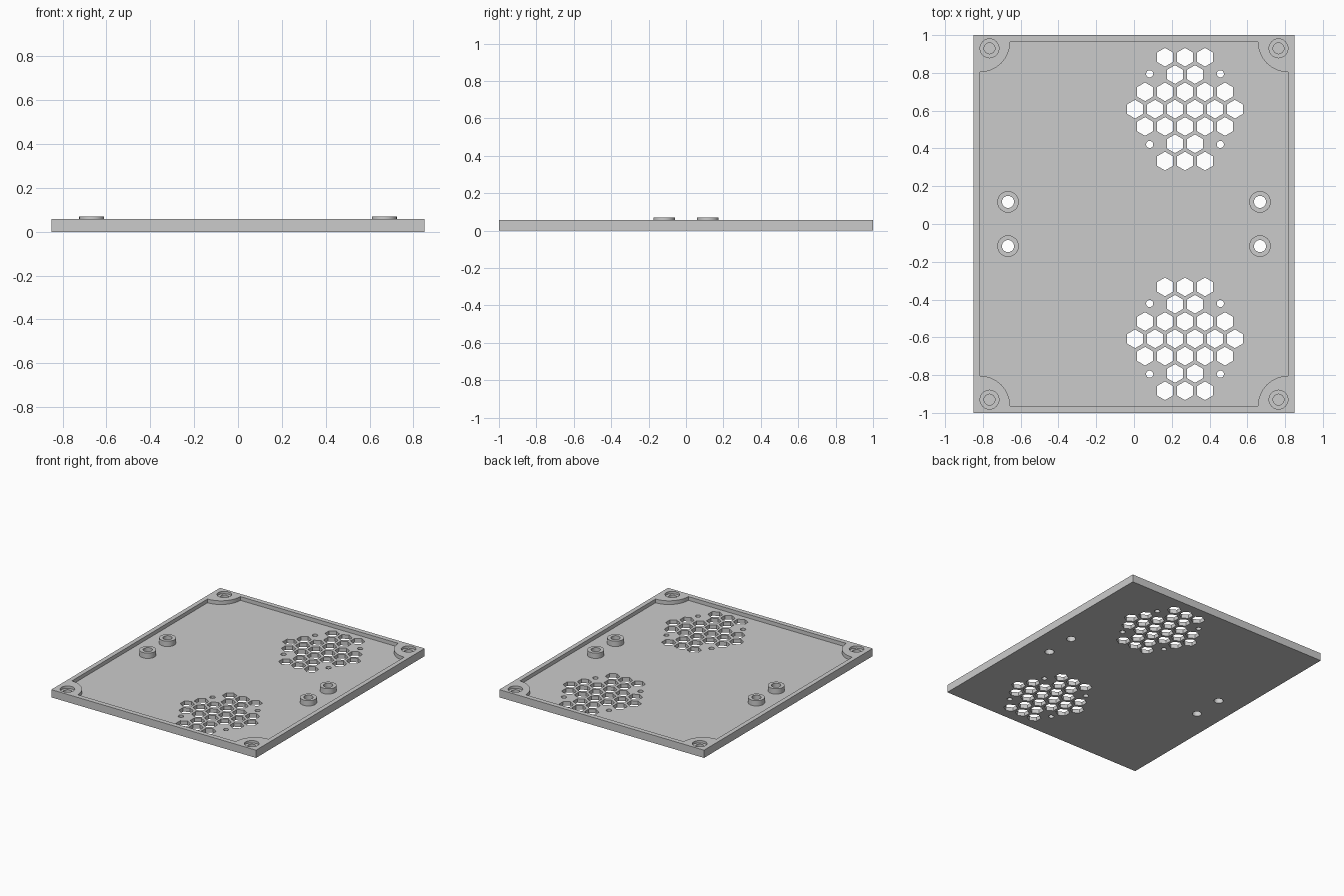
import bpy, bmesh, math

if "Cube" in bpy.data.objects:
    bpy.data.objects.remove(bpy.data.objects["Cube"])

W, L = 0.85, 1.0               # half width, half length
FLOOR, RIM, BOSS_TOP = 0.03, 0.058, 0.07

grey = bpy.data.materials.new("light grey plastic")
grey.diffuse_color = (0.6, 0.6, 0.6, 1)
grey.use_nodes = True
grey.node_tree.nodes["Principled BSDF"].inputs["Base Color"].default_value = grey.diffuse_color


def circle(cx, cy, r, n=32, start=0.0):
    return [(cx + r * math.cos(start + 2 * math.pi * i / n),
             cy + r * math.sin(start + 2 * math.pi * i / n)) for i in range(n)]


def prisms(name, outlines, z0, z1):
    """One object holding an upright prism for every outline."""
    bm = bmesh.new()
    for pts in outlines:
        face = bm.faces.new([bm.verts.new((x, y, z0)) for x, y in pts])
        ext = bmesh.ops.extrude_face_region(bm, geom=[face], use_keep_orig=True)
        top = [v for v in ext["geom"] if isinstance(v, bmesh.types.BMVert)]
        bmesh.ops.translate(bm, verts=top, vec=(0, 0, z1 - z0))
    bmesh.ops.recalc_face_normals(bm, faces=bm.faces)
    mesh = bpy.data.meshes.new(name)
    bm.to_mesh(mesh)
    bm.free()
    mesh.materials.append(grey)
    obj = bpy.data.objects.new(name, mesh)
    bpy.context.collection.objects.link(obj)
    return obj


def cut(obj, outlines, z0, z1):
    cutter = prisms("cutter", outlines, z0, z1)
    cutter.hide_render = True
    mod = obj.modifiers.new("cut", "BOOLEAN")
    mod.operation, mod.solver, mod.object = "DIFFERENCE", "EXACT", cutter
    bpy.context.view_layer.objects.active = obj
    bpy.ops.object.modifier_apply(modifier=mod.name)
    bpy.data.objects.remove(cutter)


def smooth(obj):
    bpy.ops.object.select_all(action="DESELECT")
    obj.select_set(True)
    bpy.context.view_layer.objects.active = obj
    bpy.ops.object.shade_smooth_by_angle(angle=math.radians(30))


# Plate
plate = prisms("cover_plate", [[(-W, -L), (W, -L), (W, L), (-W, L)]], 0, RIM)

# Sunken tray that leaves a rim and rounded corner pads
IX, IY, PAD, STEPS = 0.816, 0.964, 0.16, 16
tray = []
for sx, sy, start in ((1, 1, 270), (-1, 1, 360), (-1, -1, 90), (1, -1, 180)):
    for i in range(STEPS + 1):
        a = math.radians(start - 90 * i / STEPS)
        tray.append((sx * IX + PAD * math.cos(a), sy * IY + PAD * math.sin(a)))
cut(plate, [tray], FLOOR, 0.1)

# Stepped blind screw holes in the corner pads
corners = [(sx * 0.765, sy * 0.93) for sx in (-1, 1) for sy in (-1, 1)]
cut(plate, [circle(x, y, 0.05) for x, y in corners], 0.04, 0.1)
cut(plate, [circle(x, y, 0.029) for x, y in corners], 0.02, 0.1)

# Fan grilles: hexagon rows and four small screw holes each
PITCH = 0.1058
holes = []
for cy in (-0.608, 0.608):
    for row, count in zip(range(-3, 4), (3, 2, 5, 6, 5, 2, 3)):
        for k in range(count):
            holes.append(circle(0.27 + (k - (count - 1) / 2) * PITCH,
                                cy + row * PITCH * 0.866, 0.0495, 6, math.pi / 6))
    holes += [circle(0.27 + sx * 0.187, cy + sy * 0.187, 0.019, 24)
              for sx in (-1, 1) for sy in (-1, 1)]

# Through holes under the standoffs
posts = [(sx * 0.667, sy * 0.117) for sx in (-1, 1) for sy in (-1, 1)]
holes += [circle(x, y, 0.032) for x, y in posts]
cut(plate, holes, -0.1, 0.1)
smooth(plate)

# Hollow standoffs
for i, (x, y) in enumerate(posts):
    post = prisms(f"standoff_{i + 1}", [circle(x, y, 0.057)], FLOOR, BOSS_TOP)
    cut(post, [circle(x, y, 0.032)], -0.1, 0.2)
    smooth(post)
